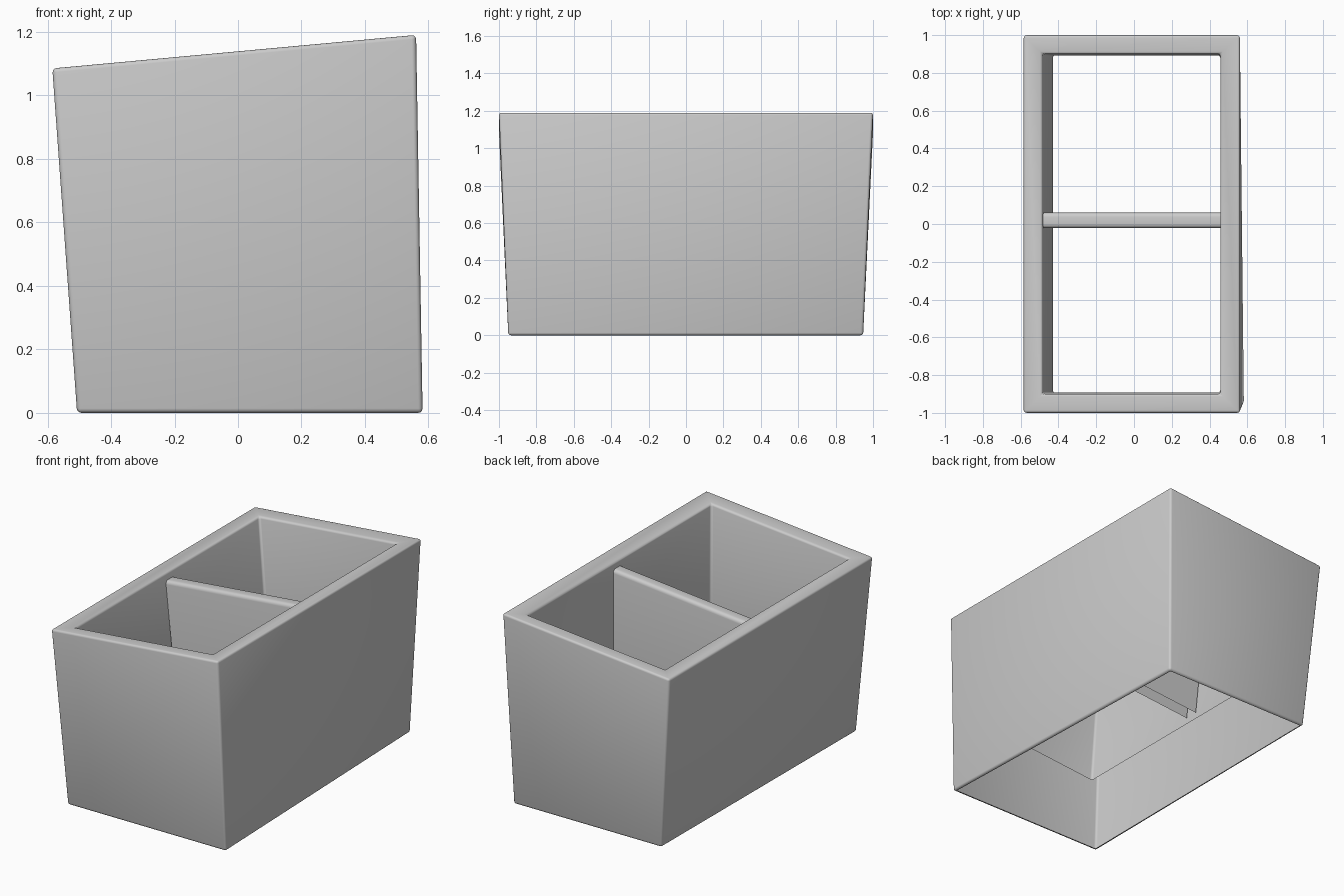
import bpy, bmesh

if "Cube" in bpy.data.objects:
    bpy.data.objects.remove(bpy.data.objects["Cube"])


def rim(x):
    # height of the slanted top plane
    return 1.140 + 0.092 * x


def ring(bm, pts):
    return [bm.verts.new(p) for p in pts]


def bridge(bm, a, b):
    for i in range(4):
        j = (i + 1) % 4
        bm.faces.new((a[i], a[j], b[j], b[i]))


def finish(bm, name):
    me = bpy.data.meshes.new(name)
    bm.to_mesh(me)
    bm.free()
    ob = bpy.data.objects.new(name, me)
    bpy.context.collection.objects.link(ob)
    bpy.ops.object.select_all(action='DESELECT')
    ob.select_set(True)
    bpy.context.view_layer.objects.active = ob
    bpy.ops.object.shade_smooth_by_angle(angle=0.6)
    return ob


def rect(x0, x1, y, z):
    return [(x0, -y, z(x0)), (x1, -y, z(x1)), (x1, y, z(x1)), (x0, y, z(x0))]


# Tapered double-walled box, open at the bottom
bm = bmesh.new()
lip = ring(bm, [(-0.49, -0.933, 0), (0.565, -0.933, 0), (0.505, 0.933, 0), (-0.48, 0.933, 0)])
base = ring(bm, [(-0.507, -0.95, 0), (0.582, -0.95, 0), (0.522, 0.947, 0), (-0.495, 0.947, 0)])
top = ring(bm, rect(-0.585, 0.561, 1.0, rim))
inner_top = ring(bm, rect(-0.485, 0.457, 0.90, lambda x: rim(x) - 0.008))
inner_low = ring(bm, rect(-0.43, 0.457, 0.893, lambda x: rim(x) - 0.68))
rings = [lip, base, top, inner_top, inner_low]
for a, b in zip(rings, rings[1:]):
    bridge(bm, a, b)

# Round every edge except the open borders and the tiny base mitres
soft = [e for e in bm.edges if not e.is_boundary
        and not any(v in lip for v in e.verts)
        and not (any(v in top for v in e.verts) and any(v in inner_top for v in e.verts))]
bmesh.ops.bevel(bm, geom=soft, offset=0.014, segments=3, profile=0.5,
                affect='EDGES', clamp_overlap=True)

# The right wall is slightly twisted: fold it from top back to bottom front
wall = max((f for f in bm.faces if f.calc_area() > 1.0),
           key=lambda f: f.calc_center_median().x)
hi = max(wall.verts, key=lambda v: v.co.y + v.co.z)
lo = min(wall.verts, key=lambda v: v.co.y + v.co.z)
bmesh.utils.face_split(wall, hi, lo)
finish(bm, "box_shell")

# Divider with a rounded, slanted top edge
bm = bmesh.new()
ends = []
for xt, xb, zt, zb in ((-0.481, -0.42, 1.04, 0.45), (0.458, 0.458, 1.13, 0.53)):
    ends.append(ring(bm, [(xb, -0.022, zb), (xt, -0.022, zt), (xt, 0.06, zt), (xb, 0.06, zb)]))
for i in range(3):
    bm.faces.new((ends[0][i], ends[1][i], ends[1][i + 1], ends[0][i + 1]))
bmesh.ops.recalc_face_normals(bm, faces=bm.faces[:])
bmesh.ops.bevel(bm, geom=[e for e in bm.edges if not e.is_boundary], offset=0.022,
                segments=4, profile=0.5, affect='EDGES')
finish(bm, "divider")
